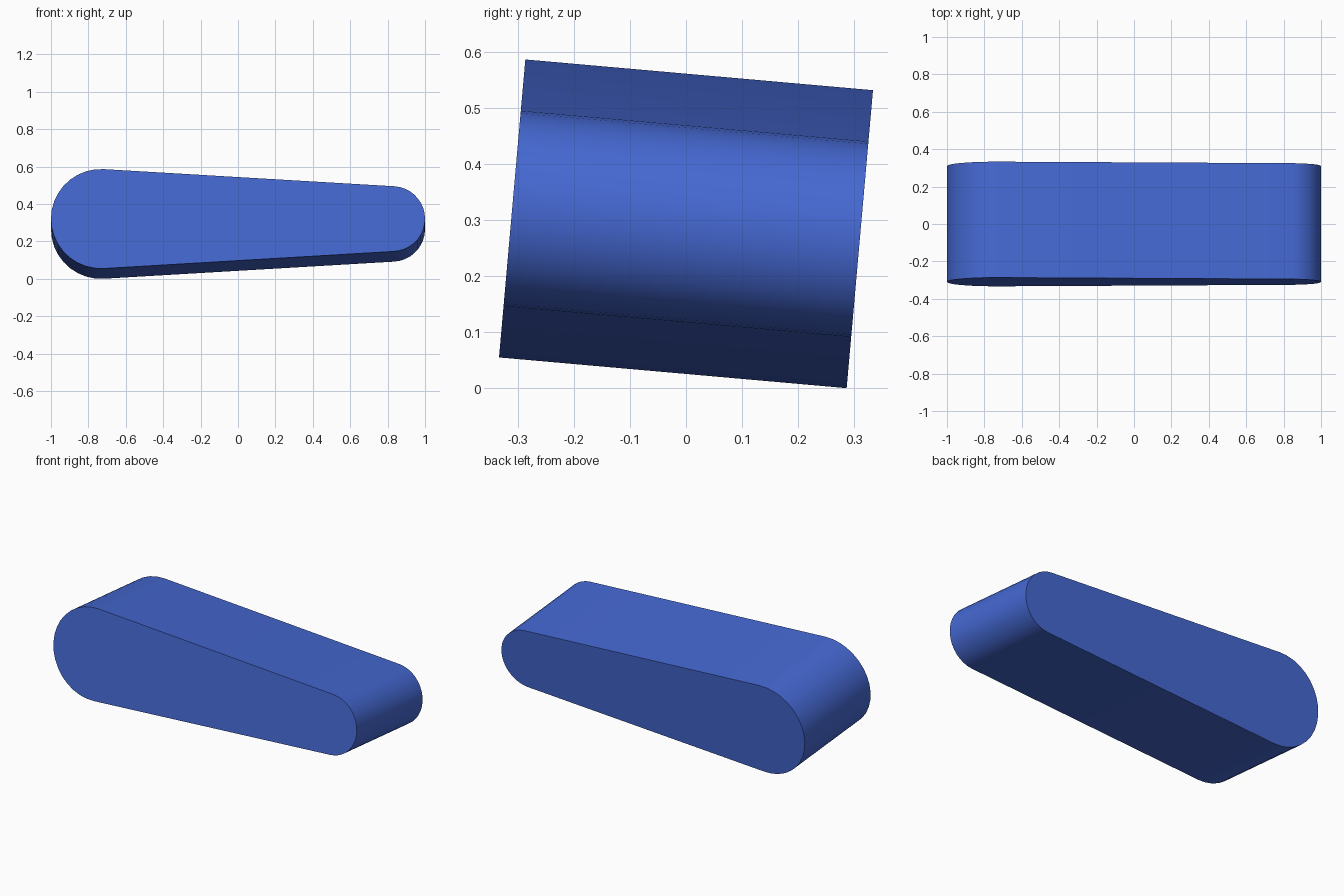
import bpy, bmesh
from math import sin, cos, asin, pi, radians

if "Cube" in bpy.data.objects:
    bpy.data.objects.remove(bpy.data.objects["Cube"])

BIG_R, SMALL_R = 0.267, 0.175      # end radii
DEPTH, TILT = 0.622, radians(-5.05)
SEGS = 18                          # segments per rounded end
big_x, small_x = -1 + BIG_R, 1 - SMALL_R
lean = asin((BIG_R - SMALL_R) / (small_x - big_x))


def arc(cx, r, a0, a1):
    return [(cx + r * cos(a0 + (a1 - a0) * i / SEGS),
             r * sin(a0 + (a1 - a0) * i / SEGS)) for i in range(SEGS + 1)]


# Tapered outline: two arcs joined by their common tangents
top = pi / 2 - lean
outline = arc(small_x, SMALL_R, -top, top) + arc(big_x, BIG_R, top, 2 * pi - top)

# Extrude the outline front to back
bm = bmesh.new()
front = bm.faces.new([bm.verts.new((x, -DEPTH / 2, z)) for x, z in outline])
ext = bmesh.ops.extrude_face_region(bm, geom=[front], use_keep_orig=True)
bmesh.ops.translate(bm, vec=(0, DEPTH, 0),
                    verts=[g for g in ext["geom"] if isinstance(g, bmesh.types.BMVert)])
bmesh.ops.recalc_face_normals(bm, faces=bm.faces)
mesh = bpy.data.meshes.new("tapered_block")
bm.to_mesh(mesh)
bm.free()

block = bpy.data.objects.new("tapered_block", mesh)
bpy.context.collection.objects.link(block)

# Lean the block slightly and rest its lowest edge on the floor
block.rotation_euler.x = TILT
block.location.z = BIG_R * cos(TILT) + DEPTH / 2 * sin(-TILT)

# Blue finish
blue = bpy.data.materials.new("blue")
blue.diffuse_color = (0.06, 0.14, 0.65, 1)
blue.use_nodes = True
blue.node_tree.nodes["Principled BSDF"].inputs["Base Color"].default_value = blue.diffuse_color
mesh.materials.append(blue)

bpy.context.view_layer.objects.active = block
block.select_set(True)
bpy.ops.object.shade_smooth_by_angle(angle=radians(30))
